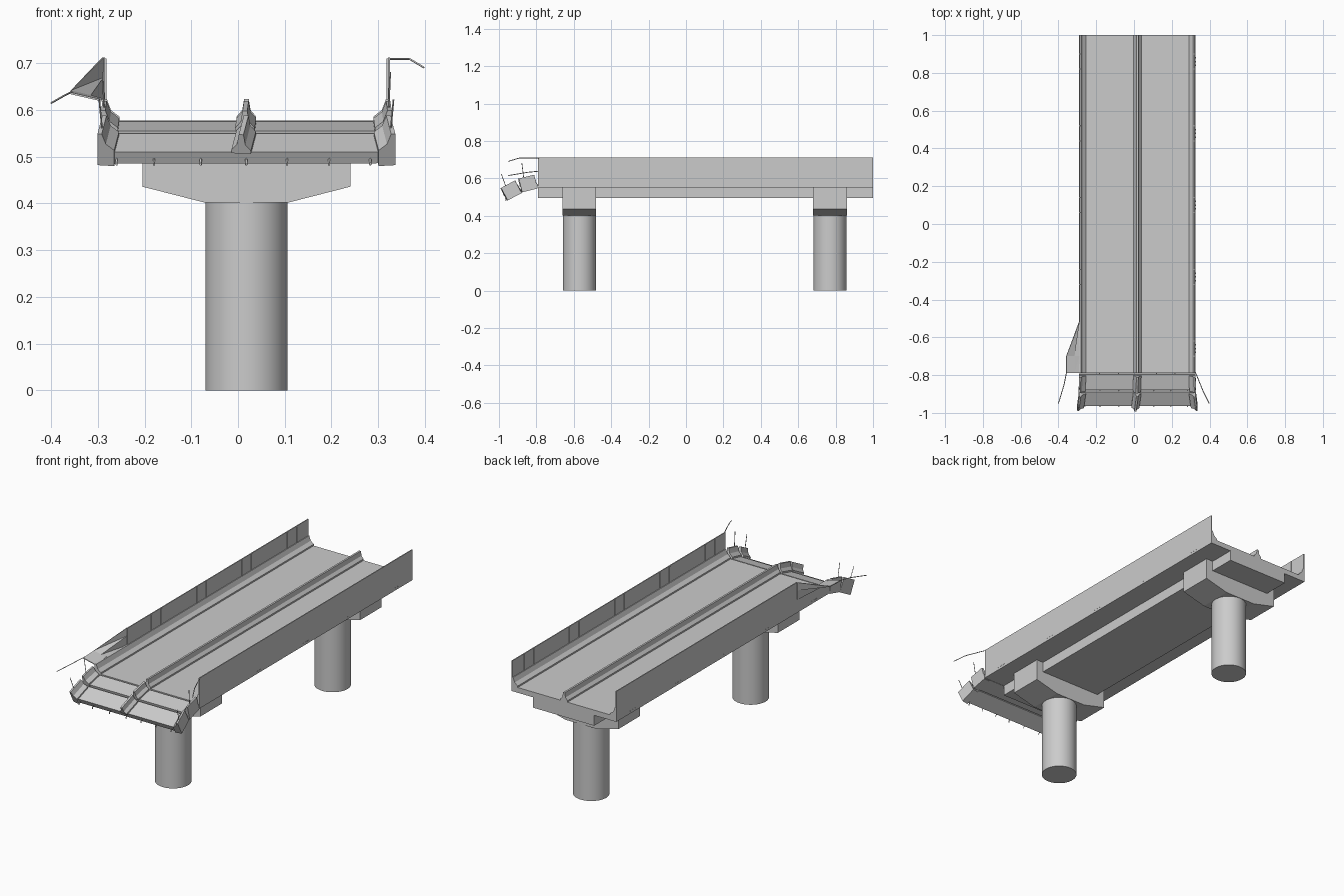
import bpy, bmesh, math
from mathutils import Matrix, Vector

if "Cube" in bpy.data.objects:
    bpy.data.objects.remove(bpy.data.objects["Cube"])

CX = 0.018      # deck centre line
ROAD = 0.578    # road surface height
HALF = 0.308    # half deck width


def mesh_object(name, verts, faces, matrix=None):
    me = bpy.data.meshes.new(name)
    me.from_pydata(verts, [], faces)
    bm = bmesh.new()
    bm.from_mesh(me)
    bmesh.ops.recalc_face_normals(bm, faces=bm.faces)
    bm.to_mesh(me)
    bm.free()
    ob = bpy.data.objects.new(name, me)
    bpy.context.collection.objects.link(ob)
    if matrix:
        ob.matrix_world = matrix
    return ob


def extrude(name, profile, y0, y1, matrix=None):
    """Extrude an (x, z) profile along y."""
    n = len(profile)
    verts = [(x, y, z) for y in (y0, y1) for x, z in profile]
    faces = [tuple(range(n)), tuple(range(n, 2 * n))]
    faces += [(i, (i + 1) % n, n + (i + 1) % n, n + i) for i in range(n)]
    return mesh_object(name, verts, faces, matrix)


def box(name, x0, x1, y0, y1, z0, z1):
    return extrude(name, [(x0, z0), (x1, z0), (x1, z1), (x0, z1)], y0, y1)


def rod(name, points, radius=0.0018):
    cu = bpy.data.curves.new(name, 'CURVE')
    cu.dimensions = '3D'
    cu.bevel_depth = radius
    cu.bevel_resolution = 0
    cu.use_fill_caps = True
    sp = cu.splines.new('POLY')
    sp.points.add(len(points) - 1)
    for p, co in zip(sp.points, points):
        p.co = (*co, 1)
    ob = bpy.data.objects.new(name, cu)
    bpy.context.collection.objects.link(ob)
    return ob


# Barrier profiles, relative to the road surface and centre line
SLOPE = [(0.021, 0), (0.021, 0.008), (0.009, 0.022), (0.005, 0.046)]
MEDIAN = SLOPE + [(-x, z) for x, z in reversed(SLOPE)]


def side_profile(s):
    inner = [(0.036, 0), (0.036, 0.008), (0.018, 0.022), (0.009, 0.046)]
    return [(s * (HALF - d), z) for d, z in inner] + [(s * HALF, 0.046), (s * HALF, 0)]


# Main deck: slab, girder box below, barriers
base = Matrix.Translation((CX, 0, ROAD))
SLAB = [(-HALF, -0.028), (HALF, -0.028), (HALF, 0), (-HALF, 0)]
extrude("deck_slab", SLAB, -0.79, 1, base)
box("deck_girder", -0.16, 0.20, -0.79, 1, 0.495, 0.552)
extrude("median_barrier", MEDIAN, -0.79, 1, base)
for s, side in ((-1, "left"), (1, "right")):
    extrude(side + "_barrier", side_profile(s), -0.79, 1, base)

# Piers with tapered caps
for i, y in enumerate((-0.57, 0.77)):
    bpy.ops.mesh.primitive_cylinder_add(vertices=48, radius=0.088, depth=0.405,
                                        location=(CX, y, 0.2025))
    bpy.context.object.name = f"pier_column_{i}"
    bpy.ops.object.shade_smooth_by_angle()
    cap = [(-0.09, 0.402), (0.09, 0.402), (0.223, 0.436), (0.223, 0.552),
           (-0.223, 0.552), (-0.223, 0.436)]
    extrude(f"pier_cap_{i}", cap, y - 0.09, y + 0.09, Matrix.Translation((CX, 0, 0)))

# Side screens with paired posts and fixing bolts
for s, side, start in ((-1, "left", -0.52), (1, "right", -0.79)):
    xo, xi = CX + s * HALF, CX + s * (HALF - 0.005)
    a, b = sorted((xo, xi))
    box(side + "_screen", a, b, start, 1, 0.61, 0.712)
    for k in range(5):
        yc = -0.66 + 0.38 * k
        for dy in (-0.04, 0.04):
            if yc + dy > start:
                pa, pb = sorted((xi, xi - s * 0.003))
                box(side + "_screen_post", pa, pb, yc + dy - 0.003, yc + dy + 0.003, 0.62, 0.71)
        for dy in (-0.02, 0, 0.02):
            ba, bb = sorted((xo, xo + s * 0.001))
            box(side + "_bolt", ba, bb, yc + dy - 0.004, yc + dy + 0.004, 0.562, 0.565)

# Crumpled end of the left screen
xl = CX - HALF + 0.002
grid = [(xl, -0.52, 0.62), (xl, -0.52, 0.67), (xl, -0.52, 0.712),
        (xl, -0.70, 0.625), (-0.315, -0.70, 0.632), (-0.358, -0.70, 0.642),
        (xl, -0.79, 0.622), (-0.315, -0.79, 0.628), (-0.358, -0.79, 0.638)]
faces = []
for r in (0, 3):
    for c in (r, r + 1):
        faces += [(c, c + 1, c + 4), (c, c + 4, c + 3)]
crumple = mesh_object("crumpled_screen", grid, faces)
crumple.modifiers.new("thickness", 'SOLIDIFY').thickness = 0.004

# Bent top rails beyond the break
rod("left_bent_rail", [(-0.356, -0.78, 0.639), (-0.37, -0.85, 0.632), (-0.40, -0.95, 0.615)], 0.0022)
rod("right_bent_rail", [(0.323, -0.78, 0.709), (0.368, -0.89, 0.709), (0.398, -0.95, 0.691)], 0.0022)

# Broken deck pieces sagging off the front end
for i, (y, z, tilt, yaw) in enumerate(((-0.797, 0.576, 14, 2), (-0.889, 0.55, 28, 7))):
    m = Matrix.Translation((CX, y, z)) @ Matrix.Rotation(math.radians(tilt), 4, 'X')
    L = 0.085
    lip = [(-HALF, -0.028), (HALF - 0.03 * i, -0.028), (HALF, 0), (-HALF, 0)]
    extrude(f"broken_slab_{i}", lip, -L, 0, m)
    skew = Matrix.Rotation(math.radians(-yaw), 4, 'Z')
    extrude(f"broken_median_{i}", MEDIAN, -L - 0.008, -0.004, m @ skew)
    for s, side in ((-1, "left"), (1, "right")):
        pivot = Matrix.Translation((s * HALF, 0, 0))
        splay = pivot @ Matrix.Rotation(math.radians(s * yaw), 4, 'Z') @ pivot.inverted()
        prof = [(x, zz if zz else -0.03) for x, zz in side_profile(s)]
        extrude(f"broken_{side}_barrier_{i}", prof, -L - 0.004, -0.004, m @ splay)
        # bare uprights left on the barrier
        foot = m @ Vector((s * (HALF + 0.004 * i - 0.004), -L * 0.75, 0.03))
        tip = m @ Vector((s * (HALF + 0.007 * i), -L * 0.62, 0.122 - 0.012 * i))
        rod(f"{side}_upright_{i}", [foot, tip])
    # reinforcement ends
    for x in (-0.278, -0.198, -0.098, 0, 0.087, 0.177, 0.265):
        rod(f"rebar_{i}", [m @ Vector((x, -L + 0.01, -0.017)),
                           m @ Vector((x, -L - 0.012, -0.017)),
                           m @ Vector((x, -L - 0.015, -0.024))], 0.0025)
for x in (-0.2, -0.1, 0.1, 0.2):
    rod("deck_rebar", [(CX + x, -0.77, 0.566), (CX + x, -0.80, 0.564)], 0.0025)
